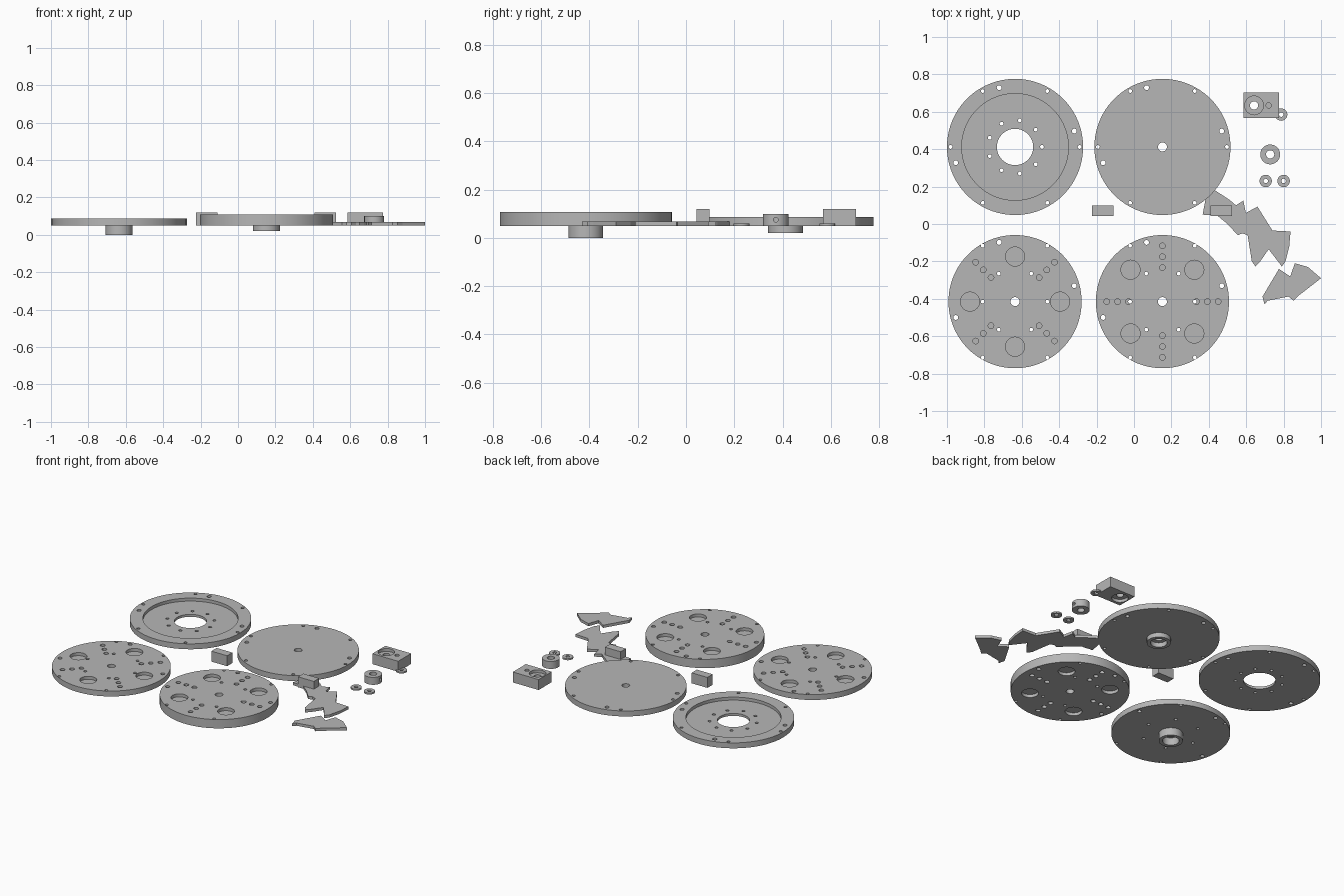
import bpy, bmesh
from math import sin, cos, pi, radians
from mathutils import Matrix

if "Cube" in bpy.data.objects:
    bpy.data.objects.remove(bpy.data.objects["Cube"])

grey = bpy.data.materials.new("plain grey")
grey.use_nodes = True
grey.diffuse_color = (.47, .47, .47, 1)
grey.node_tree.nodes["Principled BSDF"].inputs["Base Color"].default_value = grey.diffuse_color

BASE, TOP = .05, .086          # underside and top of the thin discs
LEFT, RIGHT, BACK, FRONT = -.636, .152, .412, -.415


def add(name, bm):
    bmesh.ops.recalc_face_normals(bm, faces=bm.faces)
    mesh = bpy.data.meshes.new(name)
    bm.to_mesh(mesh)
    bm.free()
    mesh.materials.append(grey)
    ob = bpy.data.objects.new(name, mesh)
    bpy.context.collection.objects.link(ob)
    return ob


def lathe(name, x, y, profile, steps=96):
    """Spin a closed (radius, height) loop round the vertical axis."""
    bm = bmesh.new()
    rings = []
    for i in range(steps):
        a = 2 * pi * i / steps
        rings.append([bm.verts.new((x + r * cos(a), y + r * sin(a), z)) for r, z in profile])
    n = len(profile)
    for i in range(steps):
        p, q = rings[i], rings[(i + 1) % steps]
        for j in range(n):
            k = (j + 1) % n
            bm.faces.new((p[j], q[j], q[k], p[k]))
    return add(name, bm)


def cylinder(bm, x, y, r, z0, z1):
    bmesh.ops.create_cone(bm, cap_ends=True, segments=32, radius1=r, radius2=r,
                          depth=z1 - z0, matrix=Matrix.Translation((x, y, (z0 + z1) / 2)))


def cut(ob, cutter):
    cutter.hide_render = True
    mod = ob.modifiers.new("holes", 'BOOLEAN')
    mod.operation, mod.solver, mod.object = 'DIFFERENCE', 'EXACT', cutter
    bpy.context.view_layer.objects.active = ob
    bpy.ops.object.modifier_apply(modifier=mod.name)
    bpy.data.objects.remove(cutter)


def drill(ob, x, y, holes):
    """Holes are (angle, distance, radius, bottom, top) round a centre."""
    bm = bmesh.new()
    for a, d, r, z0, z1 in holes:
        cylinder(bm, x + d * cos(radians(a)), y + d * sin(radians(a)), r, z0, z1)
    cut(ob, add("hole_cutter", bm))


def smooth(ob):
    bpy.ops.object.select_all(action='DESELECT')
    ob.select_set(True)
    bpy.context.view_layer.objects.active = ob
    bpy.ops.object.shade_smooth_by_angle(angle=radians(30))


def through(angles, d, r):
    return [(a, d, r, -.1, .3) for a in angles]


rim_holes = through((60, 120, 240, 300), .345, .01) + through((15, 105, 195), .328, .013)
end_holes = through((0, 180), .345, .01)
inner_holes = through(range(0, 360, 60), .173, .01)


def hub_disc(name, x, y, radius, low):
    return lathe(name, x, y, [(.024, BASE), (.05, BASE), (.05, low), (.072, low),
                              (.072, BASE), (radius, BASE), (radius, TOP), (.024, TOP)])


def pockets(start, z0, z1):
    """Four large pockets, with rows of three small ones between them."""
    out = []
    for a in range(start, start + 360, 90):
        out.append((a, .241, .051, z0, z1))
        out += [(a + 45, d, .015, z0, z1) for d in (.182, .24, .298)]
    return out


# Back left: stepped ring
ring = lathe("stepped_ring", LEFT, BACK, [(.097, BASE), (.364, BASE), (.364, TOP),
                                          (.285, TOP), (.285, .066), (.097, .066)])
drill(ring, LEFT, BACK, rim_holes + end_holes + through(range(0, 360, 40), .144, .01))

# Back right: plain cover with a short hub
cover = hub_disc("cover_disc", RIGHT, BACK, .364, .02)
drill(cover, RIGHT, BACK, rim_holes + end_holes)

# Front left: pocketed disc with a long hub
end_disc = hub_disc("pocketed_end_disc", LEFT, FRONT, .356, 0)
drill(end_disc, LEFT, FRONT, rim_holes + inner_holes + pockets(0, .066, .2))

# Front right: thick disc pocketed on both sides
mid_disc = lathe("thick_middle_disc", RIGHT, FRONT,
                 [(.024, BASE), (.356, BASE), (.356, .108), (.024, .108)])
drill(mid_disc, RIGHT, FRONT, rim_holes + inner_holes)
drill(mid_disc, RIGHT, FRONT, pockets(45, .088, .2) + pockets(45, -.1, .07))


# Loose blocks
def block(name, x0, x1, y0, y1):
    bm = bmesh.new()
    bmesh.ops.create_cube(bm, size=1)
    bmesh.ops.scale(bm, verts=bm.verts, vec=(x1 - x0, y1 - y0, .069))
    bmesh.ops.translate(bm, verts=bm.verts, vec=((x0 + x1) / 2, (y0 + y1) / 2, BASE + .0345))
    return add(name, bm)


block("left_small_block", .41, .525, .043, .098)
block("right_small_block", -.225, -.11, .043, .098)

# Bearing housing with a counterbored hole and a small blind hole
housing = block("bearing_housing", .586, .775, .567, .703)
drill(housing, .642, .634, through([0], 0, .022))
drill(housing, .642, .634, [(0, 0, .05, .1, .2), (0, 0, .05, 0, .07), (0, .078, .014, .1, .2)])


# Washers and collar
def tube(name, x, y, inner, outer, top):
    return lathe(name, x, y, [(inner, BASE), (outer, BASE), (outer, top), (inner, top)], 48)


washers = [tube(name, x, y, .012, .033, .06) for name, x, y in
           (("right_washer", .704, .23), ("left_washer", .8, .23), ("back_washer", .787, .585))]
collar = tube("shaft_collar", .728, .372, .022, .053, .099)
screw_hole = bmesh.new()
cylinder(screw_hole, 0, 0, .01, 0, .1)
bmesh.ops.transform(screw_hole, verts=screw_hole.verts,
                    matrix=Matrix.Translation((.728, .372, .075)) @ Matrix.Rotation(pi / 2, 4, 'Y'))
cut(collar, add("screw_hole_cutter", screw_hole))

for ob in [ring, cover, end_disc, mid_disc, housing, collar] + washers:
    smooth(ob)


# Flat double blades
def plate(name, points):
    bm = bmesh.new()
    low, high = [[bm.verts.new((x, y, z)) for x, y in points] for z in (BASE, BASE + .018)]
    bm.faces.new(low)
    bm.faces.new(high)
    for i in range(len(points)):
        bm.faces.new((low[i - 1], low[i], high[i], high[i - 1]))
    return add(name, bm)


plate("upper_blade", [(.367, .05), (.382, .13), (.425, .185), (.51, .13), (.545, .1), (.585, .125),
                      (.6, .05), (.61, -.06), (.58, -.05), (.555, -.06), (.5, 0), (.445, .045)])
plate("middle_blade", [(.6, .06), (.66, .093), (.74, -.035), (.837, -.04), (.83, -.12), (.81, -.2),
                       (.79, -.227), (.77, -.2), (.72, -.135), (.675, -.2), (.65, -.227),
                       (.63, -.2), (.61, -.075), (.597, .01)])
plate("lower_blade", [(.687, -.388), (.775, -.24), (.835, -.28), (.86, -.21), (.93, -.23), (1, -.29),
                      (.88, -.383), (.853, -.41), (.826, -.388), (.714, -.41), (.698, -.43)])
